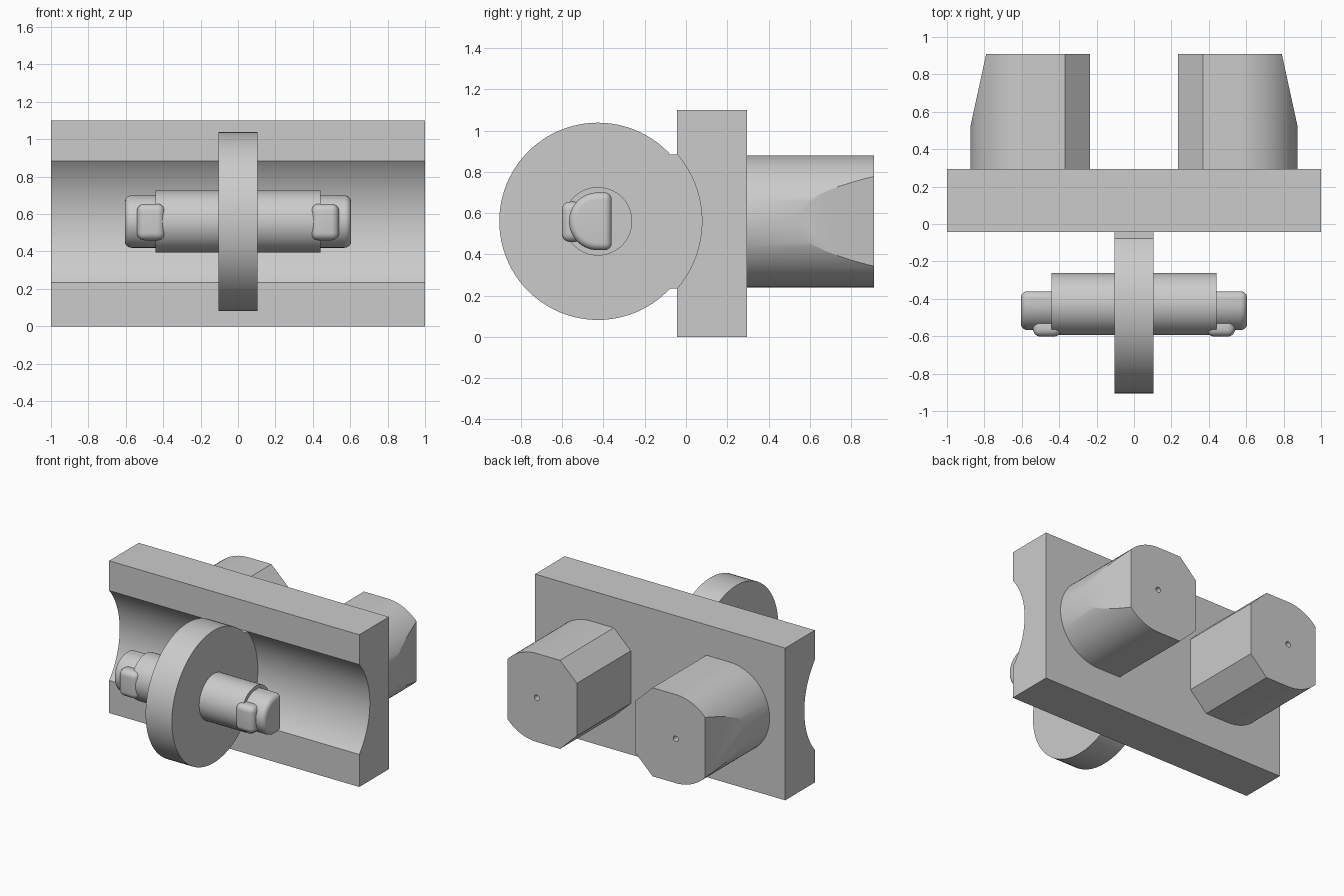
import bpy, bmesh
from math import sin, cos, pi, asin, radians
from mathutils import Vector

cube = bpy.data.objects.get("Cube")
if cube:
    bpy.data.objects.remove(cube, do_unlink=True)

grey = bpy.data.materials.new("plain grey")
grey.use_nodes = True
grey.diffuse_color = (0.6, 0.6, 0.6, 1)
grey.node_tree.nodes["Principled BSDF"].inputs["Base Color"].default_value = (0.6, 0.6, 0.6, 1)

AXLE_Y, MID_Z = -0.427, 0.56


def arc(cx, cy, r, a0, a1, n):
    return [(cx + r * cos(a0 + (a1 - a0) * i / n),
             cy + r * sin(a0 + (a1 - a0) * i / n)) for i in range(n + 1)]


def circle(cx, cy, r, n=96):
    return arc(cx, cy, r, 0, 2 * pi, n)[:-1]


def prism(name, profile, axis, lo, hi, cut=None):
    """Extrude a profile along x (points are y, z) or along y (points are x, z)."""
    place = (lambda p, t: (t, p[0], p[1])) if axis == "x" else (lambda p, t: (p[0], t, p[1]))
    bm = bmesh.new()
    face = bm.faces.new([bm.verts.new(place(p, lo)) for p in profile])
    ext = bmesh.ops.extrude_face_region(bm, geom=[face])
    verts = [g for g in ext["geom"] if isinstance(g, bmesh.types.BMVert)]
    bmesh.ops.translate(bm, verts=verts, vec=Vector(place((0, 0), hi - lo)))
    if cut:
        res = bmesh.ops.bisect_plane(bm, geom=bm.verts[:] + bm.edges[:] + bm.faces[:],
                                     plane_co=cut[0], plane_no=cut[1], clear_outer=True)
        edges = [g for g in res["geom_cut"] if isinstance(g, bmesh.types.BMEdge)]
        bmesh.ops.holes_fill(bm, edges=edges, sides=0)
    bmesh.ops.recalc_face_normals(bm, faces=bm.faces[:])
    mesh = bpy.data.meshes.new(name)
    bm.to_mesh(mesh)
    bm.free()
    mesh.materials.append(grey)
    obj = bpy.data.objects.new(name, mesh)
    bpy.context.collection.objects.link(obj)
    return obj


def finish(obj, bevel=0, hole=None, mirror=False, angle=30):
    bpy.ops.object.select_all(action="DESELECT")
    bpy.context.view_layer.objects.active = obj
    obj.select_set(True)
    if bevel:
        m = obj.modifiers.new("round", "BEVEL")
        m.width, m.segments, m.limit_method, m.angle_limit = bevel, 6, "ANGLE", radians(40)
    if hole:
        m = obj.modifiers.new("hole", "BOOLEAN")
        m.operation, m.object, m.solver = "DIFFERENCE", hole, "EXACT"
    if mirror:
        m = obj.modifiers.new("mirror", "MIRROR")
        m.use_mirror_merge = False
    for m in list(obj.modifiers):
        bpy.ops.object.modifier_apply(modifier=m.name)
    bpy.ops.object.shade_smooth_by_angle(angle=radians(angle))
    if hole:
        bpy.data.objects.remove(hole, do_unlink=True)


# Grooved base block
half = asin(0.325 / 0.5)
front = -0.423 + 0.5 * cos(half)
groove = arc(-0.423, MID_Z, 0.5, -half, half, 32)
finish(prism("grooved_block", [(0.295, 0), (front, 0)] + groove + [(front, 1.1), (0.295, 1.1)][::1],
             "x", -1, 1))

# Disc, its neck into the groove, and the axle
finish(prism("disc", circle(AXLE_Y, MID_Z, 0.478), "x", -0.105, 0.105))
finish(prism("disc_neck", [(-0.2, 0.235), (0.1, 0.235), (0.1, 0.885), (-0.2, 0.885)],
             "x", -0.105, 0.105))
finish(prism("axle", circle(AXLE_Y, MID_Z, 0.166), "x", -0.44, 0.44))

# D-shaped axle ends and the small keys in front of them
d_shape = [(-0.36, 0.42)] + arc(AXLE_Y, MID_Z, 0.14, 1.5 * pi, 0.5 * pi, 32) + [(-0.36, 0.70)]
finish(prism("axle_ends", d_shape, "x", 0.38, 0.605), bevel=0.035, mirror=True)
key = [(-0.602, 0.46), (-0.50, 0.46), (-0.50, 0.655), (-0.602, 0.655)]
finish(prism("axle_keys", key, "x", 0.39, 0.54), bevel=0.04, mirror=True)

# Rear posts: round outside, chamfered inside, tapered towards the tip, with a pin hole
post = [(0.37, 0.24), *arc(0.555, MID_Z, 0.32, -pi / 2, pi / 2, 40),
        (0.37, 0.88), (0.235, 0.75), (0.235, 0.37)]
posts = prism("rear_posts", post, "y", 0.28, 0.91,
              cut=((0.875, 0.52, 0), (0.39, 0.085, 0)))
pin = prism("pin_hole_cutter", circle(0.555, MID_Z, 0.02, 24), "y", 0.7, 1.0)
pin.hide_render = True
finish(posts, hole=pin, mirror=True, angle=20)
